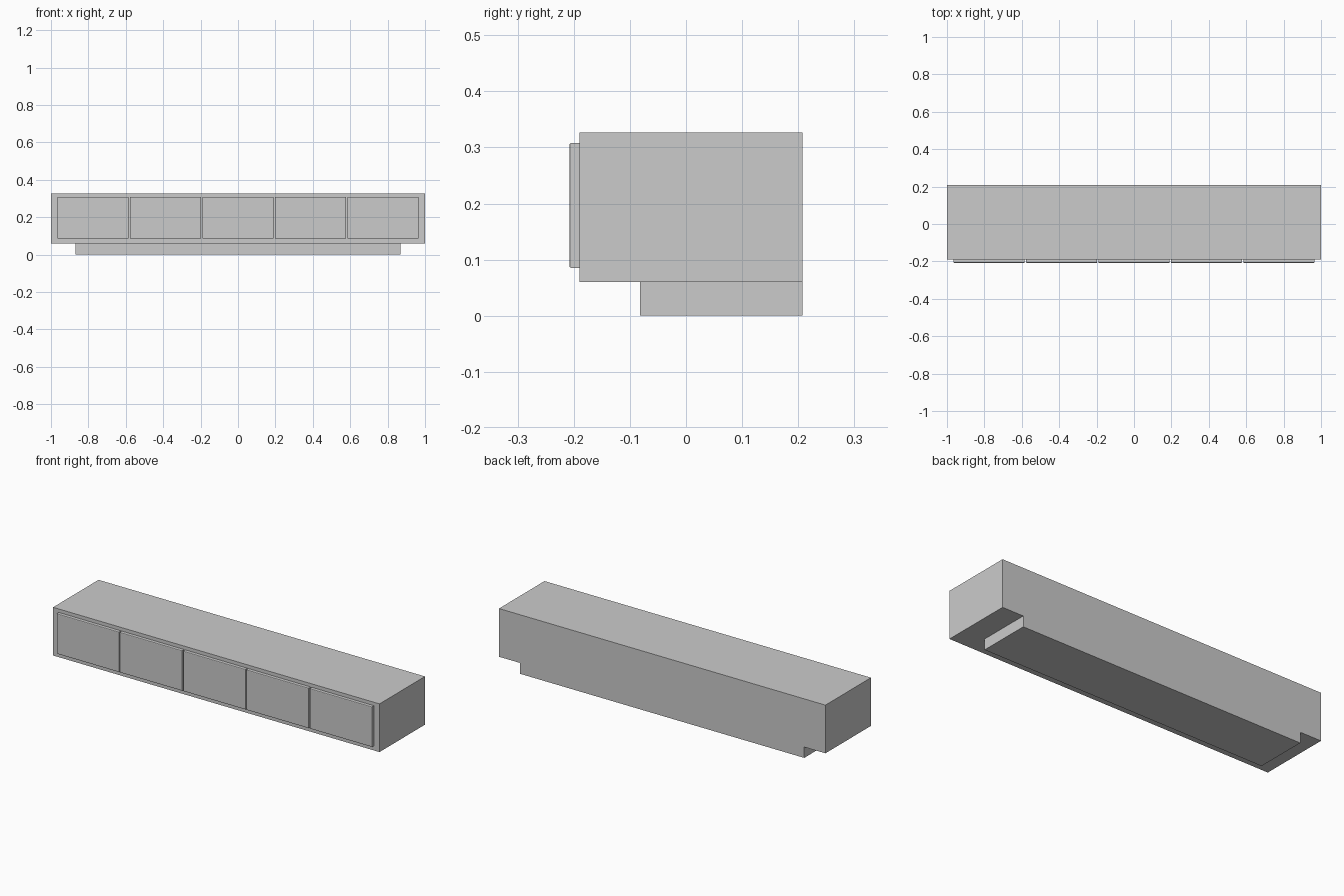
import bpy, bmesh
from mathutils import Vector

if "Cube" in bpy.data.objects:
    bpy.data.objects.remove(bpy.data.objects["Cube"])


def make_object(name, bm):
    bmesh.ops.recalc_face_normals(bm, faces=bm.faces)
    mesh = bpy.data.meshes.new(name)
    bm.to_mesh(mesh)
    bm.free()
    obj = bpy.data.objects.new(name, mesh)
    bpy.context.collection.objects.link(obj)
    return obj


def box(lo, hi):
    lo, hi = Vector(lo), Vector(hi)
    bm = bmesh.new()
    bmesh.ops.create_cube(bm, size=1)
    bmesh.ops.scale(bm, vec=hi - lo, verts=bm.verts)
    bmesh.ops.translate(bm, vec=(lo + hi) / 2, verts=bm.verts)
    return bm


# Cabinet body, with the recessed plinth extruded from its underside
PLINTH_X, PLINTH_Y, BASE_Z = 0.87, -0.082, 0.06
bm = box((-1, -0.19, BASE_Z), (1, 0.208, 0.327))
for co, no in (((-PLINTH_X, 0, 0), (1, 0, 0)),
               ((PLINTH_X, 0, 0), (1, 0, 0)),
               ((0, PLINTH_Y, 0), (0, 1, 0))):
    bmesh.ops.bisect_plane(bm, geom=bm.verts[:] + bm.edges[:] + bm.faces[:],
                           plane_co=co, plane_no=no)
bm.normal_update()
foot = []
for f in bm.faces:
    c = f.calc_center_median()
    if f.normal.z < -0.9 and abs(c.x) < PLINTH_X and c.y > PLINTH_Y:
        foot.append(f)
out = bmesh.ops.extrude_face_region(bm, geom=foot)
verts = [g for g in out["geom"] if isinstance(g, bmesh.types.BMVert)]
bmesh.ops.translate(bm, vec=(0, 0, -BASE_Z), verts=verts)
bmesh.ops.dissolve_limit(bm, angle_limit=0.01, verts=bm.verts, edges=bm.edges)
make_object("cabinet_body", bm)

# Five drawer fronts with softened front edges
COUNT, PITCH, WIDTH, FRONT_Y = 5, 0.3875, 0.381, -0.208
for i in range(COUNT):
    x = (i - (COUNT - 1) / 2) * PITCH
    bm = box((x - WIDTH / 2, FRONT_Y, 0.085), (x + WIDTH / 2, -0.19, 0.308))
    front = [e for e in bm.edges if all(v.co.y < FRONT_Y + 0.001 for v in e.verts)]
    bmesh.ops.bevel(bm, geom=front, offset=0.004, segments=2,
                    profile=0.5, affect='EDGES')
    make_object(f"drawer_front_{i + 1}", bm)
